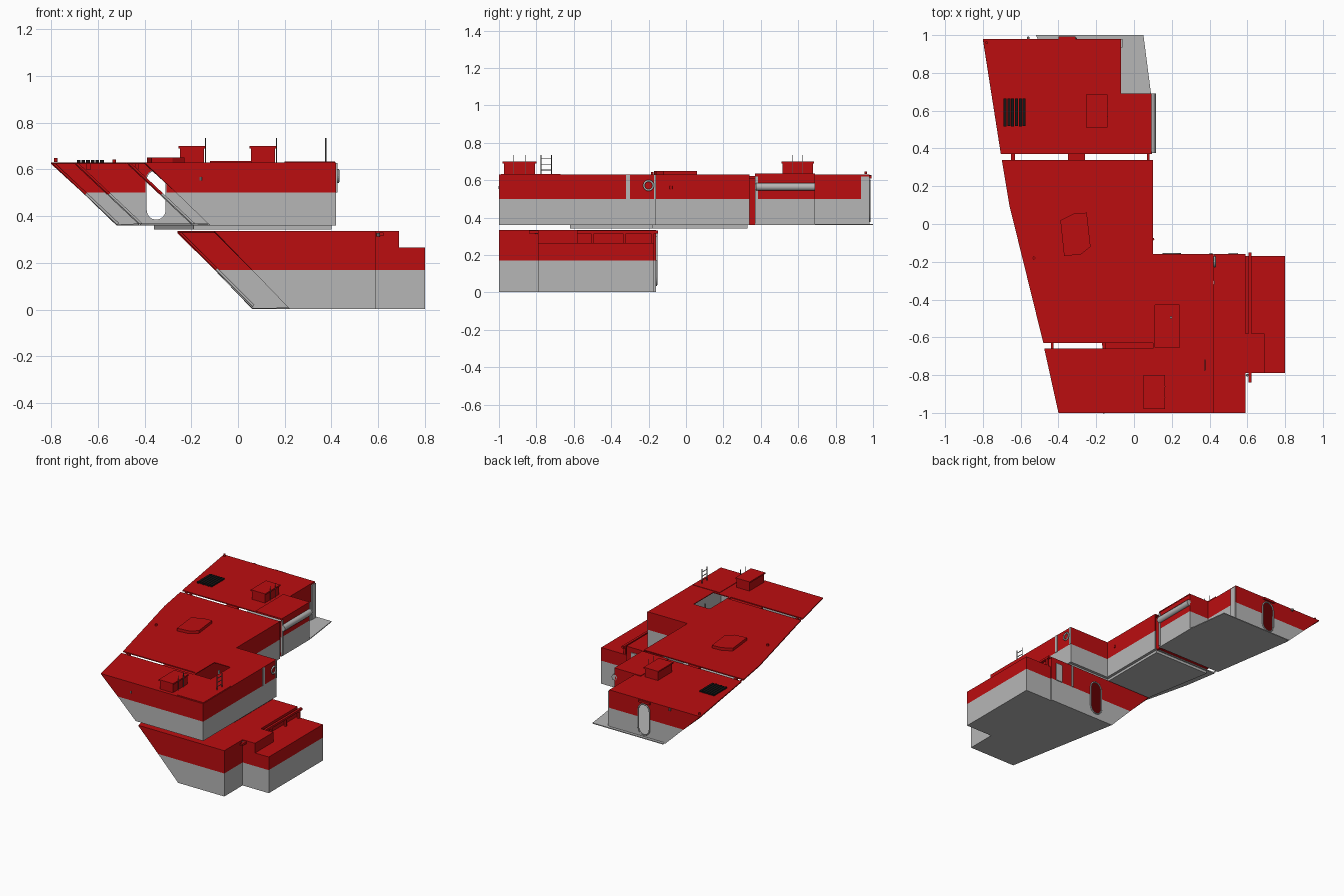
import bpy, bmesh, math
from mathutils import Vector

cube = bpy.data.objects.get("Cube")
if cube:
    bpy.data.objects.remove(cube)


def material(name, rgb):
    m = bpy.data.materials.new(name)
    m.use_nodes = True
    m.diffuse_color = (*rgb, 1)
    m.node_tree.nodes["Principled BSDF"].inputs["Base Color"].default_value = (*rgb, 1)
    return m


RED = material("hull red", (0.5, 0.004, 0.005))
GREY = material("hull grey", (0.47, 0.47, 0.47))
BLACK = material("grille black", (0.008, 0.008, 0.008))
STEEL = material("dark steel", (0.12, 0.12, 0.12))


def make(name, bm, *mats):
    me = bpy.data.meshes.new(name)
    bm.to_mesh(me)
    bm.free()
    ob = bpy.data.objects.new(name, me)
    bpy.context.collection.objects.link(ob)
    for m in mats:
        me.materials.append(m)
    return ob


def prism(name, outline, z0, z1, mat):
    bm = bmesh.new()
    f = bm.faces.new([bm.verts.new((x, y, z0)) for x, y in outline])
    ext = bmesh.ops.extrude_face_region(bm, geom=[f])["geom"]
    bmesh.ops.translate(bm, vec=(0, 0, z1 - z0),
                        verts=[v for v in ext if isinstance(v, bmesh.types.BMVert)])
    bmesh.ops.recalc_face_normals(bm, faces=bm.faces)
    return make(name, bm, mat)


def box(name, x0, x1, y0, y1, z0, z1, mat):
    return prism(name, [(x0, y0), (x1, y0), (x1, y1), (x0, y1)], z0, z1, mat)


def tube(name, pts, r, mat, closed=False):
    cu = bpy.data.curves.new(name, "CURVE")
    cu.dimensions = "3D"
    cu.bevel_depth = r
    cu.bevel_resolution = 1
    cu.use_fill_caps = True
    sp = cu.splines.new("POLY")
    sp.points.add(len(pts) - 1)
    for p, co in zip(sp.points, pts):
        p.co = (*co, 1)
    sp.use_cyclic_u = closed
    cu.materials.append(mat)
    ob = bpy.data.objects.new(name, cu)
    bpy.context.collection.objects.link(ob)
    return ob


def hull(name, outline, z0, zm, z1, lean=0, leaning=(), open_edges=()):
    """Thin shell, red above zm and grey below; leaning corners move in towards the floor."""
    bm = bmesh.new()
    rings = []
    for z in (z0, zm, z1):
        t = (z1 - z) / (z1 - z0)
        rings.append([bm.verts.new((x + (lean * t if i in leaning else 0), y, z))
                      for i, (x, y) in enumerate(outline)])
    n = len(outline)
    for i in range(n):
        if i in open_edges:
            continue
        j = (i + 1) % n
        for k in (0, 1):
            f = bm.faces.new((rings[k][i], rings[k][j], rings[k + 1][j], rings[k + 1][i]))
            f.material_index = 1 - k
    bm.faces.new(rings[2]).material_index = 0
    bm.faces.new(rings[0][::-1]).material_index = 1
    ob = make(name, bm, RED, GREY)
    mod = ob.modifiers.new("plating", "SOLIDIFY")
    mod.thickness = 0.008
    mod.offset = -1
    return ob


def cut(ob, cutter):
    cutter.hide_render = True
    cutter.hide_viewport = True
    cutter.display_type = "WIRE"
    mod = ob.modifiers.new("opening", "BOOLEAN")
    mod.operation = "DIFFERENCE"
    mod.solver = "EXACT"
    mod.object = cutter


def doorway(name, ob, x, y, z0, z1, half):
    """Round-ended doorway through a wall facing the back, with a pale frame."""
    ring = []
    for cz, start in ((z1 - half, 0), (z0 + half, math.pi)):
        for i in range(9):
            a = start + math.pi * i / 8
            ring.append((x + half * math.cos(a), cz + half * math.sin(a)))
    bm = bmesh.new()
    f = bm.faces.new([bm.verts.new((px, y - 0.03, pz)) for px, pz in ring])
    ext = bmesh.ops.extrude_face_region(bm, geom=[f])["geom"]
    bmesh.ops.translate(bm, vec=(0, 0.06, 0),
                        verts=[v for v in ext if isinstance(v, bmesh.types.BMVert)])
    bmesh.ops.recalc_face_normals(bm, faces=bm.faces)
    cut(ob, make(name + "_cutter", bm, GREY))
    tube(name + "_frame", [(px, y + 0.002, pz) for px, pz in ring], 0.005, GREY, True)


# Upper hull in three sections, open along the leaning side
front = hull("upper_front_hull",
             [(-.4, -1), (.42, -1), (.42, -.16), (.1, -.16), (.1, -.66), (-.475, -.66)],
             .36, .5, .63, .28, (0, 5), (4, 5))
hull("upper_middle_hull",
     [(-.48, -.63), (.1, -.63), (.1, .34), (-.7, .34), (-.66, .1)],
     .36, .5, .63, .28, (0, 3, 4), (0, 2, 3, 4))
back = hull("upper_back_hull",
            [(-.705, .37), (.09, .37), (.09, .69), (-.07, .69), (-.07, .98), (-.8, .98)],
            .36, .5, .63, .28, (0, 5), (0, 5))
doorway("back_door", back, -.35, .98, .38, .6, .045)
box("back_door_canopy", -.4, -.31, .98, .992, .61, .625, RED)
prism("back_deck", [(-.51, .98), (-.07, .98), (-.07, .69), (.09, .69), (.05, 1), (-.52, 1)],
      .36, .366, GREY)
prism("under_slab", [(-.19, -.62), (.4, -.62), (.4, -.18), (.08, -.18), (.08, .33), (-.36, .33)],
      .342, .36, GREY)

# Stairwell in the front roof
cut(front, box("stairwell_cutter", .112, .24, -.655, -.43, .55, .7, RED))
box("stairwell_floor", .11, .25, -.66, -.42, .5, .506, RED)
box("stairwell_post", .19, .2, -.5, -.49, .5, .62, GREY)

# Lower hull and its side block
lower = hull("lower_hull", [(-.1, -1), (.59, -1), (.59, -.16), (-.26, -.16)],
             .003, .17, .335, .32, (0, 3), (3,))
doorway("lower_door", lower, .2, -.16, .04, .28, .045)
hull("lower_side_block", [(.59, -.79), (.8, -.79), (.8, -.17), (.59, -.17)], .003, .17, .265)
box("side_block_step", .585, .69, -.79, -.58, .26, .335, RED)
box("lower_side_rail", .605, .622, -.84, -.15, .315, .33, RED)
for i, y in enumerate((-.5, -.33, -.18)):
    box(f"side_rail_post_{i}", .607, .62, y - .008, y + .008, .26, .32, RED)

# Ribs that frame the open side at each section end
for i, (x, y, z1, z0, lean) in enumerate((
        (-.4, -.99, .63, .36, .28), (-.475, -.67, .63, .36, .28), (-.48, -.62, .63, .36, .28),
        (-.7, .33, .63, .36, .28), (-.705, .38, .63, .36, .28), (-.8, .97, .63, .36, .28),
        (-.1, -.99, .335, .01, .32), (-.26, -.17, .335, .01, .32))):
    a, b = Vector((x + .012, y, z1 - .006)), Vector((x + lean + .006, y, z0 + .006))
    m = a.lerp(b, .5)
    tube(f"upper_rib_{i}", [a, m], .006, RED)
    tube(f"lower_rib_{i}", [m, b], .006, GREY)

# Links across the gaps between sections
for i, (x0, x1, y0, y1) in enumerate(((-.35, -.26, .33, .38), (-.65, -.63, .33, .38),
                                      (-.44, -.425, -.67, -.62), (-.15, .1, -.67, -.62))):
    box(f"section_link_{i}", x0, x1, y0, y1, .6, .622, RED)
box("gap_side_seal", .07, .082, .33, .38, .36, .61, RED)

# Roof fittings
for i, (x0, x1, y0, y1) in enumerate(((.05, .165, -.98, -.8), (-.255, -.14, .51, .685))):
    box(f"roof_box_{i}", x0 + .006, x1 - .006, y0 + .006, y1 - .006, .62, .694, RED)
    box(f"roof_box_lid_{i}", x0, x1, y0, y1, .69, .7, RED)
    for k, y in enumerate((y0 + .06, y1 - .06)):
        tube(f"roof_box_pole_{i}_{k}", [(x1, y, .63), (x1, y, .735)], .002, STEEL)
prism("roof_hatch", [(-.39, .02), (-.37, -.17), (-.28, -.16), (-.23, -.12), (-.25, .06), (-.32, .055)],
      .62, .65, RED)
box("raised_back_panel", -.12, .092, .37, .69, .628, .635, RED)
box("raised_front_panel", .2, .415, -.99, -.67, .628, .633, RED)
for i in range(6):
    x = -.69 + i * .02
    box(f"roof_grille_{i}", x, x + .016, .515 + .004 * (i % 2), .665, .625, .64, BLACK)

# Roof ladder
for y in (-.775, -.72):
    tube("ladder_rail", [(.375, y, .6), (.375, y, .735)], .003, STEEL)
for z in (.655, .685, .715):
    tube("ladder_rung", [(.375, -.775, z), (.375, -.72, z)], .0025, STEEL)

# Side wall fittings
tube("side_pipe", [(.092, .375, .565), (.092, .69, .565)], .024, GREY)
box("back_side_band", -.068, -.062, .935, .98, .37, .62, GREY)
box("gap_side_band", .088, .096, .37, .385, .37, .62, GREY)
box("front_side_band", .418, .425, -.32, -.3, .5, .628, GREY)
box("front_corner_band", .418, .425, -.17, -.16, .5, .628, GREY)
box("lower_back_panel", .5, .55, -.162, -.153, .17, .3, GREY)
box("lower_back_band", .4, .415, -.162, -.153, .17, .33, GREY)
tube("life_ring", [(.428, -.2 + .025 * math.cos(math.tau * i / 16),
                    .572 + .025 * math.sin(math.tau * i / 16)) for i in range(16)],
     .006, GREY, True)

# Small mooring knobs along the outer edges
for i, (x, y, z) in enumerate(((-.78, .96, .64), (-.56, .985, .62), (-.53, -.18, .635),
                               (-.16, -.995, .56), (.1, -.08, .56), (.6, -.8, .32))):
    tube(f"knob_{i}", [(x, y, z - .008), (x, y, z + .008)], .008, STEEL if i % 2 else RED)
